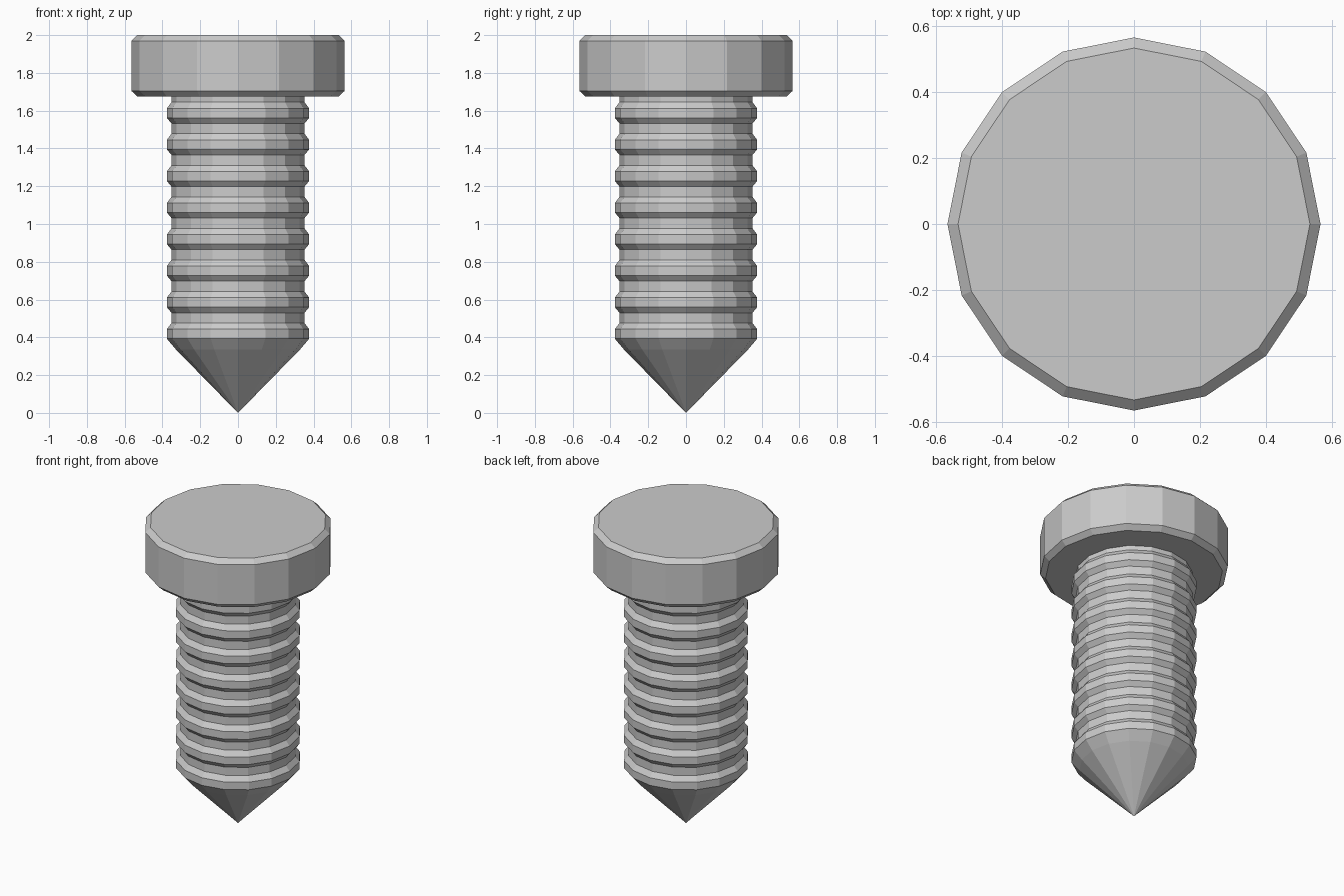
import bpy
import bmesh
from math import cos, sin, pi

SIDES = 16

if "Cube" in bpy.data.objects:
    bpy.data.objects.remove(bpy.data.objects["Cube"], do_unlink=True)

steel = bpy.data.materials.new("grey_steel")
steel.use_nodes = True
GREY = (0.6, 0.6, 0.6, 1)
steel.diffuse_color = GREY
steel.node_tree.nodes["Principled BSDF"].inputs["Base Color"].default_value = GREY


def turned(name, profile):
    """Flat-faced solid of revolution from (radius, height) points, bottom to top."""
    bm = bmesh.new()
    rings = []
    for r, z in profile:
        count = SIDES if r > 0 else 1
        rings.append([bm.verts.new((r * cos(2 * pi * i / SIDES),
                                    r * sin(2 * pi * i / SIDES), z))
                      for i in range(count)])
    for low, high in zip(rings, rings[1:]):
        for i in range(SIDES):
            j = (i + 1) % SIDES
            if len(low) == 1:
                bm.faces.new((low[0], high[j], high[i]))
            else:
                bm.faces.new((low[i], low[j], high[j], high[i]))
    # Close any open ends
    if len(rings[0]) > 1:
        bm.faces.new(rings[0][::-1])
    bm.faces.new(rings[-1])
    bmesh.ops.recalc_face_normals(bm, faces=bm.faces)
    mesh = bpy.data.meshes.new(name)
    bm.to_mesh(mesh)
    bm.free()
    mesh.materials.append(steel)
    obj = bpy.data.objects.new(name, mesh)
    bpy.context.collection.objects.link(obj)
    return obj


# Chamfered head
turned("head", [(0.533, 1.675), (0.565, 1.705), (0.565, 1.97), (0.533, 2.0)])

# Pointed shaft with eight raised thread ridges
CREST, ROOT, PITCH, START = 0.377, 0.352, 0.167, 0.393
shaft = [(0, 0), (0.328, 0.335)]
for k in range(8):
    z = START + k * PITCH
    if k:
        shaft.append((ROOT, z - 0.03))
    shaft += [(CREST, z), (CREST, z + 0.05), (ROOT, z + 0.083)]
shaft.append((ROOT, 1.68))
turned("threaded_shaft", shaft)
